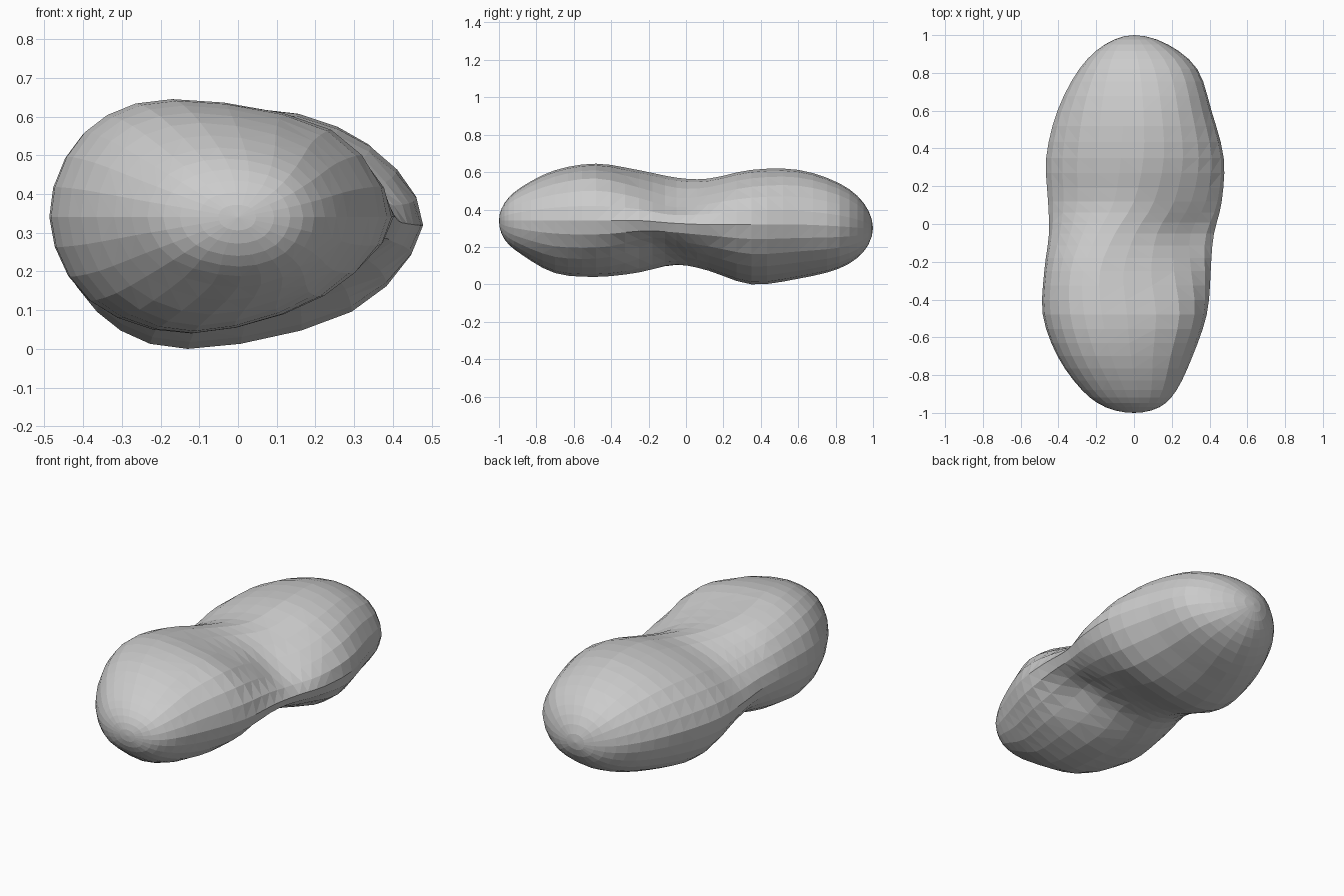
import bpy, bmesh
from math import exp

if "Cube" in bpy.data.objects:
    bpy.data.objects.remove(bpy.data.objects["Cube"])

# Cross-sections along y: y, left x, right x, mid z, top x, top z, bottom x, bottom z,
# then corner fullness: top-left, top-right, bottom-right, bottom-left
S = [
    (-.97, -.15, .135, .34, -.01, .435, .00, .24, .73, .73, .72, .72),
    (-.88, -.275, .225, .34, -.05, .52, .00, .16, .73, .73, .71, .72),
    (-.70, -.405, .31, .34, -.12, .61, -.10, .06, .73, .73, .69, .70),
    (-.48, -.483, .385, .34, -.17, .645, -.12, .04, .72, .74, .68, .72),
    (-.25, -.475, .41, .34, -.18, .61, -.13, .06, .71, .67, .67, .71),
    (-.05, -.45, .43, .33, -.10, .57, -.08, .085, .68, .62, .66, .68),
    (.12, -.455, .465, .32, .00, .565, -.10, .07, .66, .66, .67, .68),
    (.35, -.465, .475, .32, .05, .612, -.13, .00, .68, .69, .70, .70),
    (.60, -.405, .41, .32, .05, .612, -.10, .03, .70, .71, .70, .70),
    (.82, -.29, .335, .31, .03, .54, -.03, .085, .72, .72, .71, .71),
    (.95, -.155, .18, .30, .00, .435, .00, .175, .73, .73, .72, .72),
]
AROUND, STEPS = 3, 3

# Shallow dents along the waist groove: centre, push direction, radius
DENTS = [((.24, -.17, .15), (-.03, 0, .06), .16),
         ((-.02, -.08, .09), (0, 0, .025), .15),
         ((.32, -.08, .46), (-.02, 0, -.025), .15)]


def control_points(s):
    y, xl, xr, zm, tx, tz, bx, bz, ktl, ktr, kbr, kbl = s

    def corner(px, pz, ex, k):
        return (px + (ex - px) * k, y, zm + (pz - zm) * k)
    return [(xl, y, zm), corner(tx, tz, xl, ktl), (tx, y, tz), corner(tx, tz, xr, ktr),
            (xr, y, zm), corner(bx, bz, xr, kbr), (bx, y, bz), corner(bx, bz, xl, kbl)]


def spline(p0, p1, p2, p3, t):
    return tuple(.5 * (2 * b + (c - a) * t + (2 * a - 5 * b + 4 * c - d) * t * t
                       + (3 * b - a - 3 * c + d) * t ** 3)
                 for a, b, c, d in zip(p0, p1, p2, p3))


def smooth_loop(pts):
    n = len(pts)
    return [spline(pts[i - 1], pts[i], pts[(i + 1) % n], pts[(i + 2) % n], k / AROUND)
            for i in range(n) for k in range(AROUND)]


# Key rings, with the end poles and mirrored phantom rings beyond them
rings = [smooth_loop(control_points(s)) for s in S]
n = len(rings[0])
poles = [(0, -1, .34), (0, 1, .30)]


def phantom(ring, p):
    return [(2 * p[0] - v[0], v[1], 2 * p[2] - v[2]) for v in ring]


rows = [phantom(rings[0], poles[0]), [poles[0]] * n] + rings
rows += [[poles[1]] * n, phantom(rings[-1], poles[1])]

# Loft between key rings
bm = bmesh.new()
loft = []
for i in range(1, len(rows) - 2):
    for k in range(1 if i == 1 else 0, STEPS):
        loft.append([bm.verts.new(spline(rows[i - 1][j], rows[i][j], rows[i + 1][j],
                                         rows[i + 2][j], k / STEPS)) for j in range(n)])
for a, b in zip(loft, loft[1:]):
    for j in range(n):
        bm.faces.new((a[j], a[(j + 1) % n], b[(j + 1) % n], b[j]))

# Rounded ends
for ring, p in ((loft[0], poles[0]), (loft[-1], poles[1])):
    tip = bm.verts.new(p)
    for j in range(n):
        bm.faces.new((ring[j], ring[(j + 1) % n], tip))

# Press in the waist dents
for v in bm.verts:
    p = v.co.copy()
    for c, push, r in DENTS:
        w = exp(-sum((a - b) ** 2 for a, b in zip(p, c)) / r ** 2)
        for axis in range(3):
            v.co[axis] += push[axis] * w

# Faceted surface, resting on the ground
bmesh.ops.triangulate(bm, faces=bm.faces[:])
bmesh.ops.recalc_face_normals(bm, faces=bm.faces[:])
low = min(v.co.z for v in bm.verts)
for v in bm.verts:
    v.co.z -= low
mesh = bpy.data.meshes.new("asteroid")
bm.to_mesh(mesh)
bm.free()
bpy.context.collection.objects.link(bpy.data.objects.new("asteroid", mesh))
